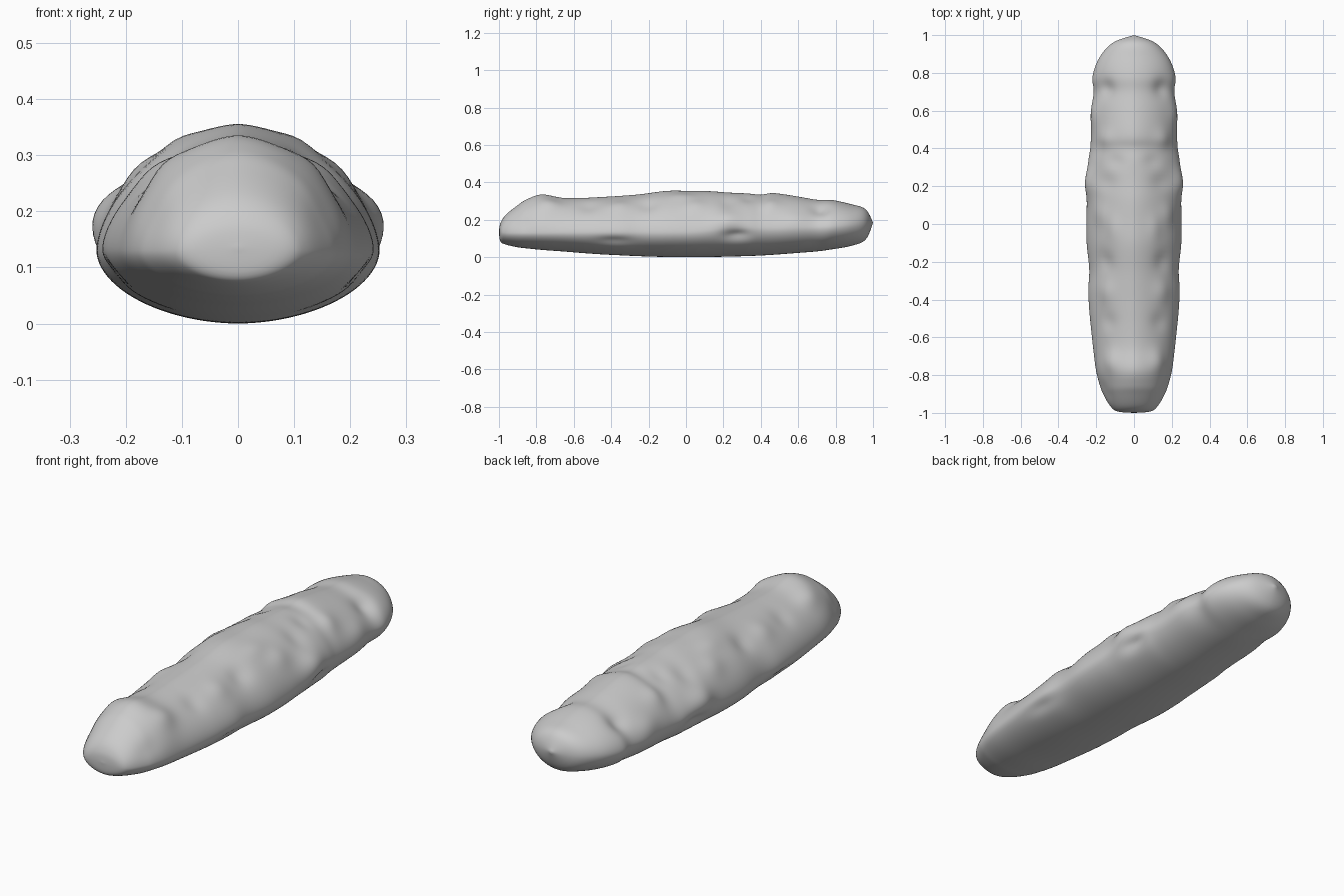
import bpy, bmesh, math
from mathutils import Vector

# Stations along the loaf: y, half width, top z, bottom z, widest z
STATIONS = [
    (-1.0, 0.0, .135, .135, .135), (-.993, .085, .18, .085, .132),
    (-.965, .125, .225, .068, .130), (-.90, .165, .278, .053, .130),
    (-.85, .183, .310, .047, .130), (-.77, .202, .336, .039, .130),
    (-.66, .216, .317, .031, .130), (-.55, .228, .317, .022, .130),
    (-.45, .238, .322, .015, .130), (-.35, .243, .328, .010, .130),
    (-.24, .237, .337, .005, .130), (-.10, .251, .355, .001, .130),
    (.03, .252, .354, .000, .132), (.13, .249, .353, .001, .140),
    (.22, .251, .346, .003, .150), (.33, .244, .341, .006, .150),
    (.40, .232, .334, .009, .150), (.47, .228, .343, .013, .150),
    (.60, .226, .324, .023, .152), (.70, .213, .307, .031, .155),
    (.78, .220, .306, .042, .160), (.88, .184, .284, .060, .168),
    (.96, .112, .257, .093, .175), (1.0, 0.0, .185, .185, .185),
]
# Soft lumps and dents, mirrored in x: x, y, z, radius y, radius xz, height
LUMPS = [
    (.25, .22, .20, .08, .06, .018), (.24, .27, .12, .07, .035, -.018),
    (.14, .22, .29, .05, .06, -.010), (.15, .72, .26, .05, .05, -.016),
    (.15, .45, .28, .05, .05, .010), (.17, .05, .27, .06, .05, .010),
    (.11, -.02, .33, .07, .04, .008), (.22, -.38, .09, .09, .03, -.010),
    (.15, -.20, .28, .05, .05, -.012), (.15, -.36, .28, .06, .05, .010),
    (.14, -.52, .28, .05, .05, -.009), (.13, -.72, .29, .06, .05, .014),
    (.21, .58, .20, .06, .05, .007), (.10, .33, .32, .04, .05, -.008),
    (.15, -.88, .19, .06, .05, -.008),
]
SUB, RING = 6, 96


def spline(a, b, c, d, t):
    return [.5 * (2*q + (r-p)*t + (2*p-5*q+4*r-s)*t*t + (3*q-p-3*r+s)*t**3)
            for p, q, r, s in zip(a, b, c, d)]


def signed_pow(v, p):
    return math.copysign(abs(v) ** p, v)


def section(y, w, top, bot, mid):
    pts = []
    for k in range(RING):
        a = 2 * math.pi * k / RING
        c, s = math.cos(a), math.sin(a)
        e = 2 / (1.68 + .25 * max(0, abs(y) - .7) / .3) if s > 0 else 2 / 1.9
        h = top - mid if s > 0 else mid - bot
        pts.append((signed_pow(c, e) * w, y, mid + signed_pow(s, e) * h))
    return pts


# Lofted body
bm = bmesh.new()
rings = []
n = len(STATIONS)
for i in range(n - 1):
    quad = [STATIONS[min(max(j, 0), n - 1)] for j in range(i - 1, i + 3)]
    for k in range(SUB):
        if i == 0 and k == 0:
            continue
        y, w, top, bot, mid = spline(*quad, k / SUB)
        y = max(-1, min(1, y))
        rings.append([bm.verts.new(p) for p in section(y, max(w, .002), top, max(bot, 0), mid)])
for a, b in zip(rings, rings[1:]):
    for k in range(RING):
        bm.faces.new((a[k], a[(k+1) % RING], b[(k+1) % RING], b[k]))
# Rounded end tips
for ring, st in ((rings[0], STATIONS[0]), (rings[-1], STATIONS[-1])):
    tip = bm.verts.new((0, st[0], st[4]))
    for k in range(RING):
        bm.faces.new((ring[k], ring[(k+1) % RING], tip))
bmesh.ops.recalc_face_normals(bm, faces=bm.faces)
for _ in range(2):
    bmesh.ops.smooth_vert(bm, verts=[v for v in bm.verts if abs(v.co.y) < .98], factor=.4,
                          use_axis_x=True, use_axis_y=False, use_axis_z=True)

# Push lumps and dents along the surface normals
bm.normal_update()
moves = []
for v in bm.verts:
    x, y, z = abs(v.co.x), v.co.y, v.co.z
    d = sum(h * math.exp(-((y-ly)/ry)**2 - ((x-lx)**2 + (z-lz)**2) / rx**2)
            for lx, ly, lz, ry, rx, h in LUMPS)
    moves.append(Vector((v.normal.x, 0, v.normal.z)) * d)
for v, m in zip(bm.verts, moves):
    v.co += m

mesh = bpy.data.meshes.new("loaf")
bm.to_mesh(mesh)
bm.free()
loaf = bpy.data.objects.new("loaf", mesh)
bpy.context.collection.objects.link(loaf)
for p in mesh.polygons:
    p.use_smooth = True
